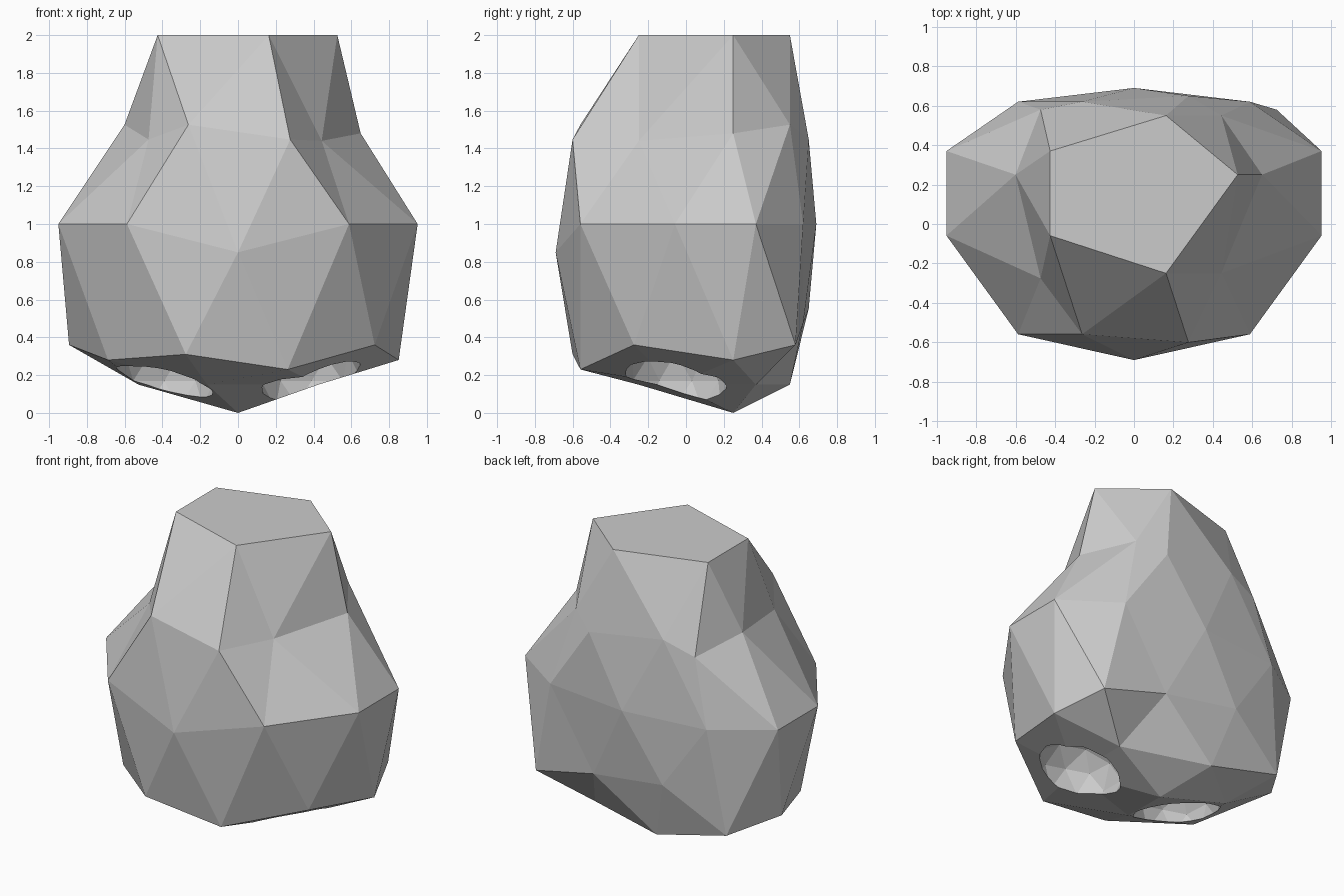
import bpy, bmesh
from mathutils import Vector

if "Cube" in bpy.data.objects:
    bpy.data.objects.remove(bpy.data.objects["Cube"])

stone = bpy.data.materials.new("stone_grey")
stone.diffuse_color = (0.6, 0.6, 0.6, 1)
stone.use_nodes = True
stone.node_tree.nodes["Principled BSDF"].inputs["Base Color"].default_value = stone.diffuse_color


def ico(name, location=(0, 0, 0), radius=1.0, shape=None):
    """Flat shaded 42-point icosphere, optionally reshaped vertex by vertex."""
    bm = bmesh.new()
    bmesh.ops.create_icosphere(bm, subdivisions=2, radius=radius)
    if shape:
        for v in bm.verts:
            v.co = shape(v.co.copy())
    bmesh.ops.recalc_face_normals(bm, faces=bm.faces)
    mesh = bpy.data.meshes.new(name)
    bm.to_mesh(mesh)
    bm.free()
    mesh.materials.append(stone)
    obj = bpy.data.objects.new(name, mesh)
    obj.location = location
    bpy.context.collection.objects.link(obj)
    return obj


# Flattening of the back: unit-sphere depth -> flattened depth
BACK = [(0, 0), (0.309, 0.12), (0.5, 0.30), (0.526, 0.33),
        (0.809, 0.37), (0.851, 0.40), (1.0, 0.44), (1.1, 0.44)]

# Height tweaks of single points: sphere position -> final height
LIFT = [((0.724, -0.526, -0.447), 0.36), ((-0.276, -0.851, -0.447), 0.31),
        ((-0.894, 0, -0.447), 0.36), ((0.724, 0.526, -0.447), 0.36),
        ((0.263, -0.809, -0.526), 0.23), ((-0.688, -0.5, -0.526), 0.28),
        ((-0.688, 0.5, -0.526), 0.28), ((0.851, 0, -0.526), 0.28),
        ((0.894, 0, 0.447), 1.48), ((0.688, -0.5, 0.526), 1.44),
        ((0, -1, 0), 0.85)]


def flatten(y):
    for (a, fa), (b, fb) in zip(BACK, BACK[1:]):
        if a <= y <= b:
            return fa + (fb - fa) * (y - a) / (b - a)
    return y


def boulder(p):
    x, y, z = p
    height = 2.0 if z > 0.8 else 1 + z              # flat top
    for point, h in LIFT:
        if (p - Vector(point)).length < 0.08:
            height = h
    if 0.3 < z < 0.7 and abs(x) > 0.5:              # narrow shoulders
        x -= 0.245 if x > 0 else -0.25
    y = -0.94 if y < -0.95 else flatten(y)
    return Vector((x, y + 0.25, height))


body = ico("boulder_body", shape=boulder)

# Two round hollows cut into the sloping underside
for side in (-1, 1):
    cutter = ico("hollow_cutter", (side * 0.39, -0.055, 0.17), 0.28)
    cutter.hide_render = True
    mod = body.modifiers.new("hollow", 'BOOLEAN')
    mod.operation = 'DIFFERENCE'
    mod.solver = 'EXACT'
    mod.object = cutter
    bpy.context.view_layer.objects.active = body
    bpy.ops.object.modifier_apply(modifier=mod.name)
    bpy.data.objects.remove(cutter)
